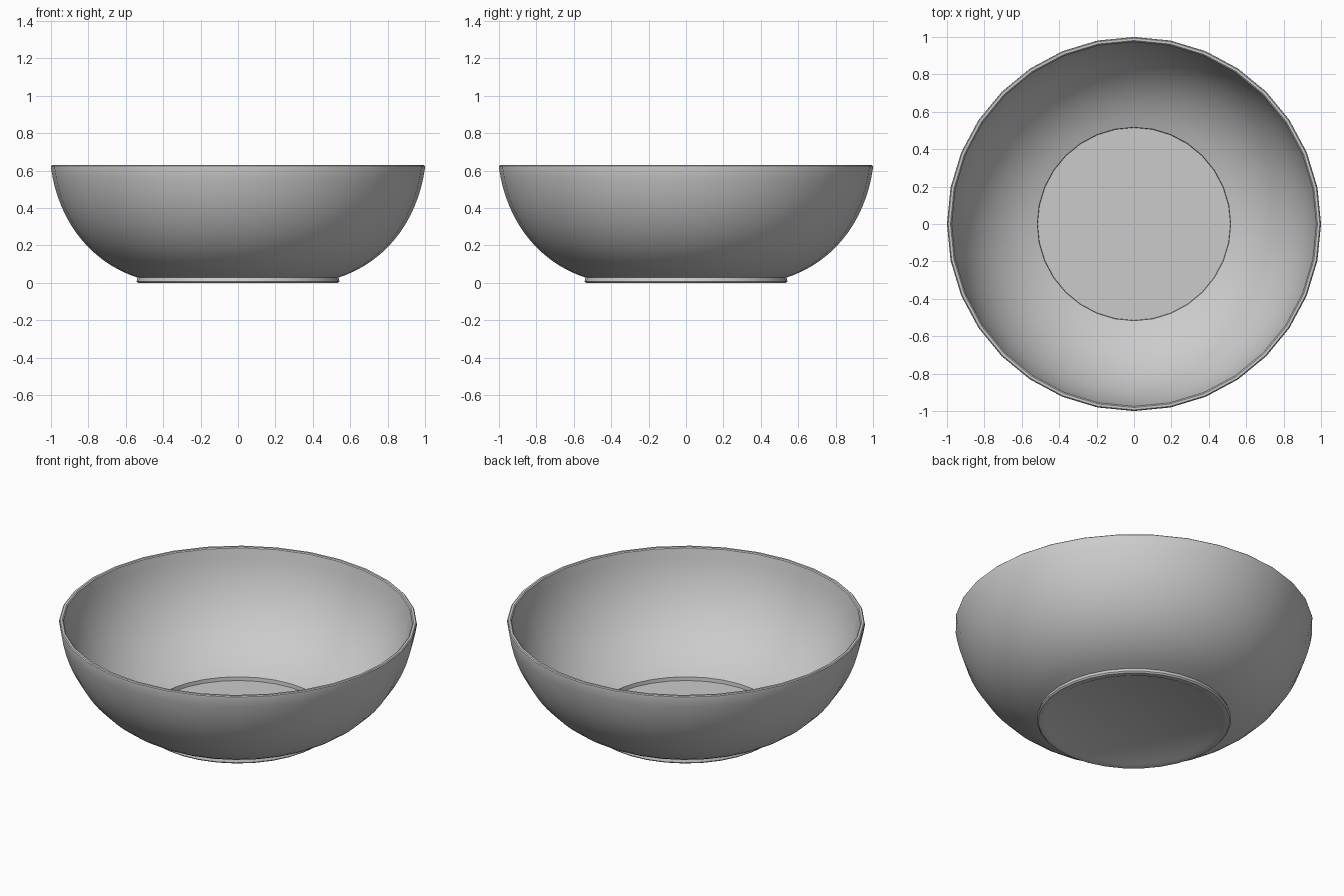
import bpy, bmesh
from math import radians, tau
from mathutils import Matrix, Vector
from mathutils.geometry import interpolate_bezier

if "Cube" in bpy.data.objects:
    bpy.data.objects.remove(bpy.data.objects["Cube"])

SEGMENTS = 32


def curve(a, b, c, d, count):
    pts = [Vector((p[0], 0, p[1])) for p in (a, b, c, d)]
    return [(p.x, p.z) for p in interpolate_bezier(*pts, count)]


def lathe(name, profile):
    bm = bmesh.new()
    verts = [bm.verts.new((r, 0, z)) for r, z in profile]
    edges = [bm.edges.new(pair) for pair in zip(verts, verts[1:])]
    bmesh.ops.spin(bm, geom=verts + edges, cent=(0, 0, 0), axis=(0, 0, 1),
                   angle=tau, steps=SEGMENTS, use_merge=True)
    bmesh.ops.remove_doubles(bm, verts=bm.verts, dist=0.0005)
    bmesh.ops.recalc_face_normals(bm, faces=bm.faces)
    mesh = bpy.data.meshes.new(name)
    bm.to_mesh(mesh)
    bm.free()
    obj = bpy.data.objects.new(name, mesh)
    bpy.context.collection.objects.link(obj)
    bpy.ops.object.select_all(action='DESELECT')
    obj.select_set(True)
    bpy.context.view_layer.objects.active = obj
    bpy.ops.object.shade_smooth_by_angle(angle=radians(35))
    return obj


# Recessed underside and foot ring
foot = [(0, 0.008), (0.49, 0.008), (0.505, 0.0), (0.535, 0.0),
        (0.543, 0.008), (0.537, 0.028)]
# Rounded outer wall
outer = curve((0.537, 0.028), (0.79, 0.11), (0.96, 0.33), (1.0, 0.615), 16)
# Softened lip
lip = [(0.999, 0.625), (0.994, 0.63), (0.981, 0.63), (0.975, 0.625)]
# Inner wall, then a small step down to the flat floor
inner = curve((0.973, 0.615), (0.935, 0.34), (0.765, 0.13), (0.517, 0.044), 16)
floor = [(0.515, 0.022), (0, 0.022)]

lathe("bowl", foot + outer[1:] + lip + inner + floor)
